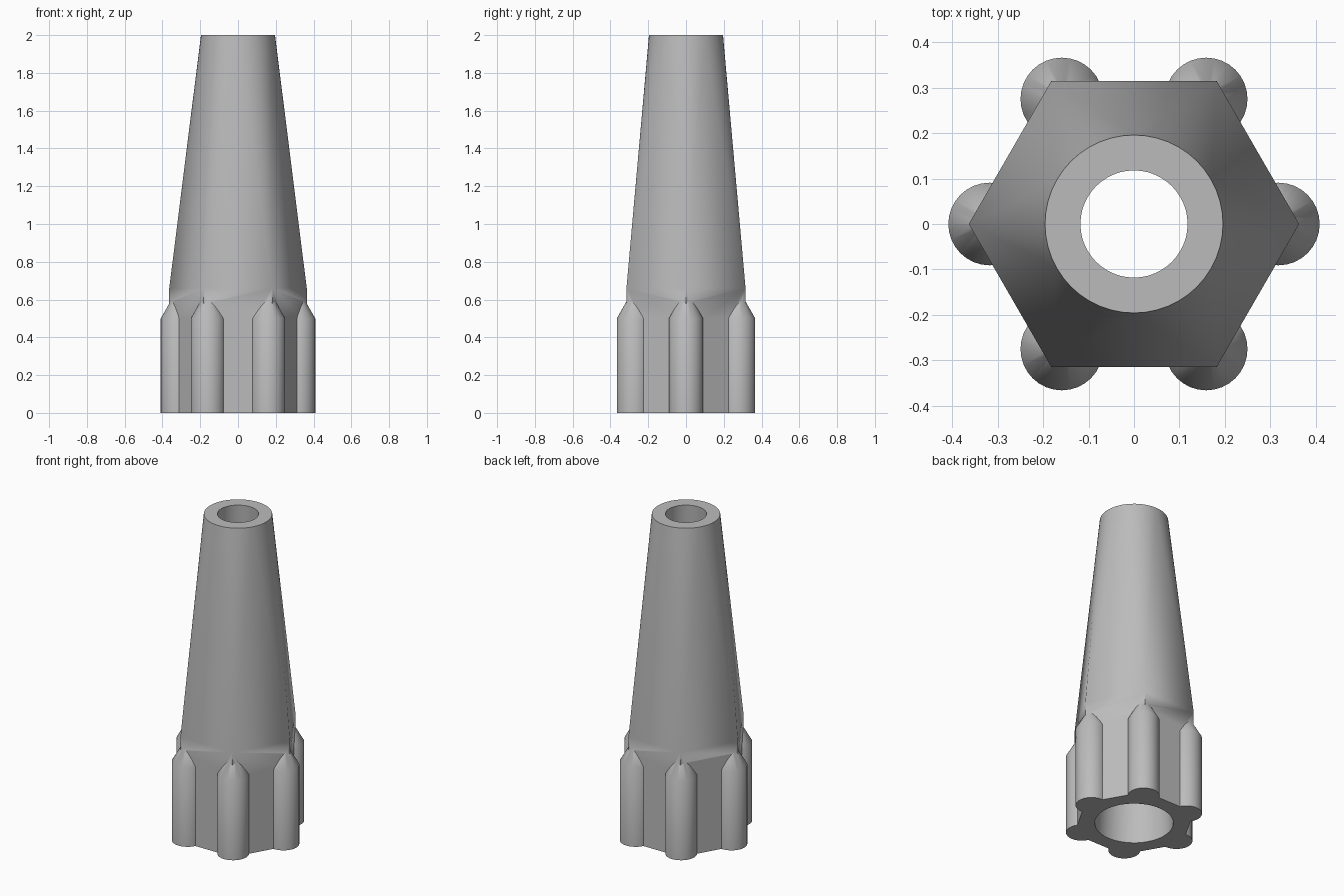
import bpy, bmesh, math
from mathutils import Vector

if "Cube" in bpy.data.objects:
    bpy.data.objects.remove(bpy.data.objects["Cube"], do_unlink=True)

grey = bpy.data.materials.new("plain grey")
grey.use_nodes = True
grey.diffuse_color = (0.5, 0.5, 0.5, 1)
grey.node_tree.nodes["Principled BSDF"].inputs["Base Color"].default_value = (0.5, 0.5, 0.5, 1)


def ring(radius, z, count, x=0.0, y=0.0):
    return [Vector((x + radius * math.cos(math.tau * i / count),
                    y + radius * math.sin(math.tau * i / count), z)) for i in range(count)]


def loft_object(name, *rings):
    """Convex solid wrapped around a stack of rings."""
    bm = bmesh.new()
    for points in rings:
        for p in points:
            bm.verts.new(p)
    bmesh.ops.convex_hull(bm, input=bm.verts[:])
    bmesh.ops.dissolve_limit(bm, angle_limit=0.001, verts=bm.verts[:], edges=bm.edges[:])
    bmesh.ops.recalc_face_normals(bm, faces=bm.faces[:])
    mesh = bpy.data.meshes.new(name)
    bm.to_mesh(mesh)
    bm.free()
    mesh.materials.append(grey)
    obj = bpy.data.objects.new(name, mesh)
    bpy.context.collection.objects.link(obj)
    return obj


def combine(target, tool, operation):
    mod = target.modifiers.new(operation.lower(), 'BOOLEAN')
    mod.operation = operation
    mod.solver = 'EXACT'
    mod.object = tool
    bpy.context.view_layer.objects.active = target
    bpy.ops.object.modifier_apply(modifier=mod.name)
    bpy.data.objects.remove(tool, do_unlink=True)


# Hexagonal base blending into a round tip
body = loft_object("tapered_body", ring(0.364, 0, 6), ring(0.364, 0.66, 6), ring(0.196, 2, 48))

# Pointed round rib on each corner of the base
for corner in ring(0.318, 0, 6):
    rib = loft_object("corner_rib", ring(0.091, 0, 32, corner.x, corner.y),
                      ring(0.091, 0.5, 32, corner.x, corner.y),
                      [Vector((corner.x, corner.y, 0.66))])
    combine(body, rib, 'UNION')

# Tapered bore through the whole length, run slightly past both ends
slope = (0.118 - 0.225) / 2
bore = loft_object("bore_cutter", ring(0.225 - slope * 0.1, -0.1, 48),
                   ring(0.118 + slope * 0.1, 2.1, 48))
combine(body, bore, 'DIFFERENCE')

# Smooth sides with crisp edges
bpy.ops.object.select_all(action='DESELECT')
body.select_set(True)
bpy.context.view_layer.objects.active = body
bpy.ops.object.shade_smooth_by_angle(angle=math.radians(30))
